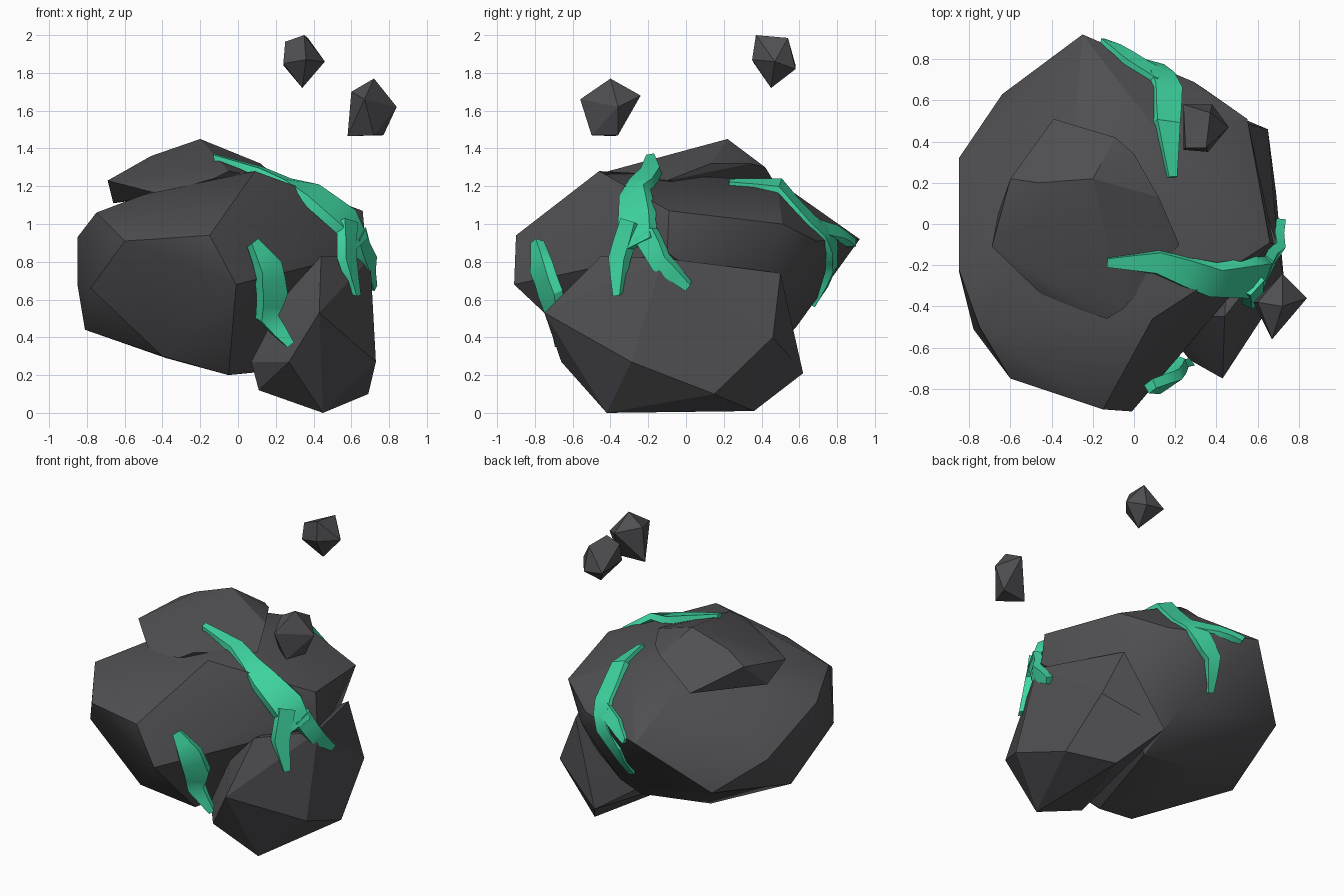
import bpy, bmesh, math
from mathutils import Vector

cube = bpy.data.objects.get("Cube")
if cube:
    bpy.data.objects.remove(cube, do_unlink=True)


def make_material(name, rgb):
    m = bpy.data.materials.new(name)
    m.use_nodes = True
    m.diffuse_color = (*rgb, 1)
    bsdf = next(n for n in m.node_tree.nodes if n.type == 'BSDF_PRINCIPLED')
    bsdf.inputs["Base Color"].default_value = (*rgb, 1)
    bsdf.inputs["Roughness"].default_value = 0.8
    return m


STONE = make_material("dark grey stone", (0.08, 0.078, 0.085))
GREEN = make_material("green vein", (0.05, 0.68, 0.36))


def finish(bm, name, mat, angle):
    bmesh.ops.recalc_face_normals(bm, faces=bm.faces[:])
    mesh = bpy.data.meshes.new(name)
    bm.to_mesh(mesh)
    bm.free()
    mesh.materials.append(mat)
    ob = bpy.data.objects.new(name, mesh)
    bpy.context.collection.objects.link(ob)
    bpy.ops.object.select_all(action='DESELECT')
    ob.select_set(True)
    bpy.context.view_layer.objects.active = ob
    bpy.ops.object.shade_smooth_by_angle(angle=math.radians(angle))
    return ob


def rock(name, corners, angle=20):
    """Chiselled stone: the convex hull of its corners."""
    bm = bmesh.new()
    for c in corners:
        bm.verts.new(c)
    bmesh.ops.convex_hull(bm, input=bm.verts[:])
    loose = [v for v in bm.verts if not v.link_faces]
    bmesh.ops.delete(bm, geom=loose, context='VERTS')
    return finish(bm, name, STONE, angle)


# Main boulder
boulder = rock("main_boulder", [
    # left side
    (-.85, -.23, .68), (-.85, -.22, .93), (-.81, 0, .44), (-.75, -.5, 1.06),
    (-.85, .32, .74), (-.78, -.51, .66),
    # front
    (-.60, -.75, .91), (-.15, -.90, .94), (-.01, -.91, .68),
    # top
    (.09, -.46, 1.28), (.55, -.25, .97), (.66, -.09, 1.07),
    (.09, .48, 1.23), (-.3, .35, 1.23), (-.5, -.4, 1.155),
    # back and right side
    (-.64, .63, .57), (-.25, .92, .92), (.29, .69, .91), (.55, .51, 1.0),
    (.35, .65, .80), (.68, -.1, .85), (.43, .38, .5), (.10, .58, .45),
    # underside
    (-.40, -.50, .30), (-.05, -.40, .20), (-.05, -.2, .2),
    (-.38, .27, .29), (.15, .28, .22),
], 28)

# Cap slab on the top
rock("cap_rock", [
    (-.69, -.11, 1.23), (-.66, .05, 1.11), (-.60, .22, 1.28), (-.46, .20, 1.36),
    (-.20, .22, 1.45), (-.39, .51, 1.15), (-.09, .42, 1.3), (0, .34, 1.32),
    (.12, .13, 1.32), (.22, -.10, 1.23), (-.05, -.41, 1.28),
    (-.13, -.46, 1.24), (-.42, -.37, 1.16), (-.2, -.3, 1.30),
])

# Lower rock leaning on the right
lower = rock("lower_rock", [
    (.73, -.29, .27), (.43, -.75, .53), (.27, -.66, .27), (.07, -.4, .27),
    (.11, -.38, .12), (.45, -.42, 0), (.45, .36, .01), (.69, .15, .10),
    (.27, .62, .21), (.65, .46, .40), (.50, .50, .74), (.70, -.12, .82),
    (.44, -.45, .83), (.25, -.45, .62),
])

# Two floating chips
rock("upper_floating_chip", [
    (.37, .54, 1.985), (.35, .37, 2.0), (.25, .37, 1.965), (.46, .47, 1.86),
    (.34, .45, 1.72), (.24, .36, 1.85), (.38, .58, 1.82), (.36, .35, 1.87),
    (.24, .58, 1.84)], 5)
rock("lower_floating_chip", [
    (.72, -.40, 1.77), (.67, -.56, 1.66), (.84, -.36, 1.62), (.72, -.24, 1.68),
    (.60, -.38, 1.70), (.77, -.36, 1.47), (.58, -.38, 1.465), (.72, -.50, 1.47)], 5)

bpy.context.view_layer.update()


def vein(name, path, lift=.02, depth=.05):
    """Tapered ribbon on the stone; path rows are x, y, z, width."""
    pts = []
    for a, b in zip(path, path[1:]):        # add a middle point per segment
        pts += [a, [(p + q) / 2 for p, q in zip(a, b)]]
    pts.append(path[-1])
    centres, normals = [], []
    for row in pts:
        p = Vector(row[:3])
        for stone in (boulder, lower):       # keep the ribbon above the stone
            _, co, n, _ = stone.closest_point_on_mesh(p)
            if (p - co).dot(n) < lift and (p - co).length < .12:
                p = co + n * lift
        _, _, n, _ = boulder.closest_point_on_mesh(p)
        radial = (p - Vector((-.05, 0, .7))).normalized()
        centres.append(p)
        normals.append((n + radial).normalized())
    bm = bmesh.new()
    rings = []
    last = len(pts) - 1
    for i, (c, n) in enumerate(zip(centres, normals)):
        along = centres[min(i + 1, last)] - centres[max(i - 1, 0)]
        side = along.cross(n).normalized() * pts[i][3] / 2
        corners = (c + side * .85, c - side * .85,
                   c - side - n * depth, c + side - n * depth)
        rings.append([bm.verts.new(v) for v in corners])
    for r, s in zip(rings, rings[1:]):
        for k in range(4):
            j = (k + 1) % 4
            bm.faces.new((r[k], r[j], s[j], s[k]))
    bm.faces.new(rings[0])
    bm.faces.new(rings[-1])
    finish(bm, name, GREEN, 30)


# Front vein
vein("front_vein", [
    (.09, -.81, .91, .06), (.18, -.79, .77, .16), (.20, -.74, .62, .18),
    (.17, -.71, .50, .12), (.28, -.69, .36, .05)])

# Forked vein over the right side
vein("side_vein_trunk", [
    (-.13, -.19, 1.37, .05), (.12, -.19, 1.30, .12), (.40, -.29, 1.18, .18),
    (.59, -.28, 1.03, .23), (.66, -.25, .90, .17)])
vein("side_vein_front_branch", [
    (.60, -.31, 1.02, .12), (.60, -.37, .82, .12), (.64, -.37, .62, .05)])
vein("side_vein_back_branch", [
    (.66, -.23, .95, .14), (.70, -.14, .79, .12), (.73, .01, .66, .05)])

# Forked vein over the back
vein("back_vein_trunk", [
    (.19, .23, 1.23, .05), (.17, .50, 1.22, .14), (.17, .67, 1.02, .16),
    (.09, .77, .88, .14), (0, .79, .76, .11), (-.06, .68, .57, .05)])
vein("back_vein_branch", [
    (.13, .72, .98, .11), (-.02, .82, .96, .10), (-.15, .90, .90, .05)])
